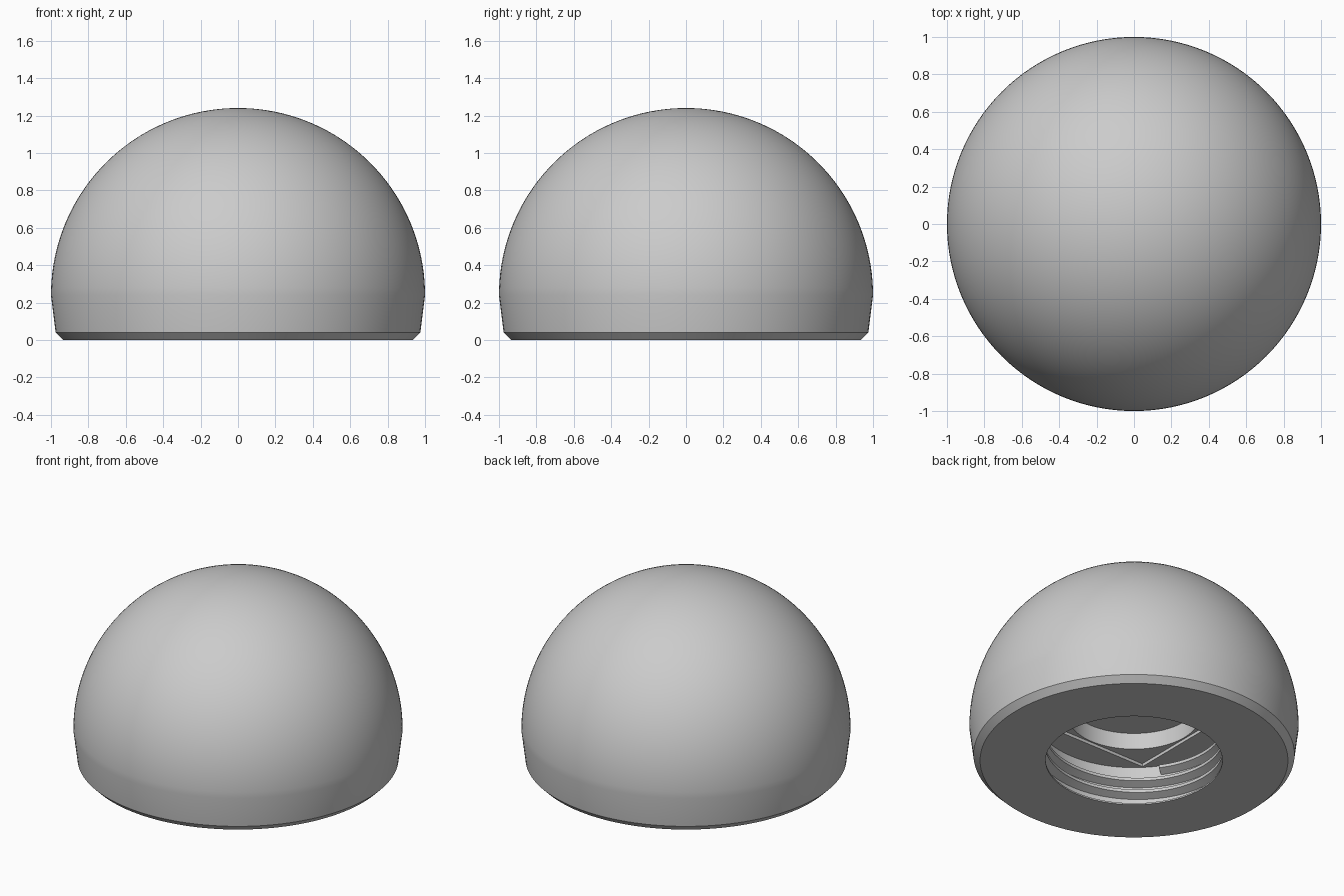
import bpy, bmesh, math
from mathutils import Matrix

cube = bpy.data.objects.get("Cube")
if cube:
    bpy.data.objects.remove(cube, do_unlink=True)

grey = bpy.data.materials.new("light_grey")
grey.use_nodes = True
colour = (0.6, 0.6, 0.6, 1)
grey.diffuse_color = colour
grey.node_tree.nodes["Principled BSDF"].inputs["Base Color"].default_value = colour


def add_object(name, bm):
    bmesh.ops.recalc_face_normals(bm, faces=bm.faces)
    mesh = bpy.data.meshes.new(name)
    bm.to_mesh(mesh)
    bm.free()
    mesh.materials.append(grey)
    obj = bpy.data.objects.new(name, mesh)
    bpy.context.collection.objects.link(obj)
    return obj


def lathe(name, profile, steps=128):
    bm = bmesh.new()
    verts = [bm.verts.new((r, 0, z)) for r, z in profile]
    edges = [bm.edges.new(pair) for pair in zip(verts, verts[1:])]
    bmesh.ops.spin(bm, geom=verts + edges, cent=(0, 0, 0), axis=(0, 0, 1),
                   angle=math.tau, steps=steps)
    bmesh.ops.remove_doubles(bm, verts=bm.verts, dist=1e-4)
    return add_object(name, bm)


# Dome: blind stepped bore, flat base, chamfer, tapered skirt, round cap
CAP_Z = 0.24
bore = [(0, 0.42), (0.4, 0.42), (0.4, 0.29), (0.59, 0.27),
        (0.59, 0.03), (0.537, 0.01), (0.537, 0)]
bore[3:3] = [(0.59, 0.29)]
bore.remove((0.59, 0.27))
skirt = [(0.935, 0), (0.975, 0.04)]
cap = [(math.cos(a), CAP_Z + math.sin(a))
       for a in (math.pi / 2 * i / 40 for i in range(40))]
dome = lathe("domed_cap", bore + skirt + cap + [(0, CAP_Z + 1)])

# Square step in the bore ceiling, around the narrow hole
bm = bmesh.new()
bmesh.ops.create_cube(bm, size=1, matrix=Matrix.Translation((0, 0, 0.29))
                      @ Matrix.Diagonal((0.82, 0.82, 0.04, 1)))
cutter = add_object("square_step_cutter", bm)
cutter.hide_render = True
cutter.hide_set(True)
cut = dome.modifiers.new("square_step", 'BOOLEAN')
cut.object = cutter
cut.solver = 'EXACT'

# Internal screw thread: a trapezoid ridge swept along a helix
PITCH, TURNS, STEPS = 0.082, 2.6, 96
section = [(0.6, -0.035), (0.54, -0.01), (0.54, 0.01), (0.6, 0.035)]
bm = bmesh.new()
rings = []
count = int(STEPS * TURNS)
for i in range(count + 1):
    a = math.tau * i / STEPS
    z = 0.045 + PITCH * i / STEPS
    rings.append([bm.verts.new((r * math.cos(a), r * math.sin(a), z + dz))
                  for r, dz in section])
for low, high in zip(rings, rings[1:]):
    for k in range(4):
        n = (k + 1) % 4
        bm.faces.new((low[k], low[n], high[n], high[k]))
bm.faces.new(rings[0])
bm.faces.new(rings[-1])
thread = add_object("screw_thread", bm)

# Smooth shading with crisp edges
bpy.ops.object.select_all(action='DESELECT')
for obj in (dome, thread):
    obj.select_set(True)
bpy.context.view_layer.objects.active = dome
bpy.ops.object.shade_smooth_by_angle(angle=math.radians(25))
